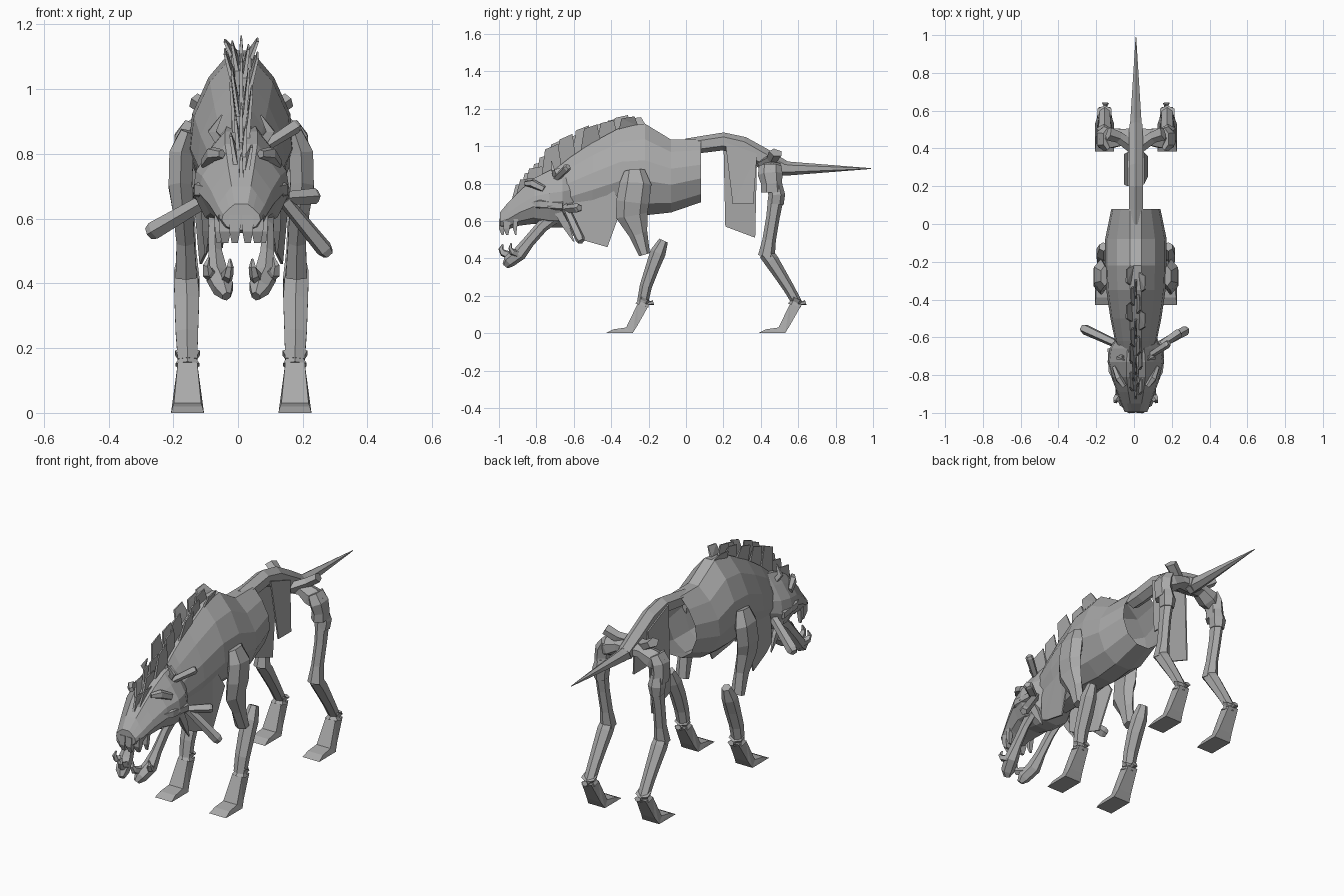
import bpy, bmesh, math, random
from mathutils import Vector

random.seed(4)
OFFSET = 0.01
grey = bpy.data.materials.new("bone_grey")
grey.diffuse_color = (0.4, 0.4, 0.4, 1)


def finish(name, bm, mirror=False):
    bmesh.ops.recalc_face_normals(bm, faces=bm.faces)
    me = bpy.data.meshes.new(name)
    bm.to_mesh(me)
    bm.free()
    me.materials.append(grey)
    ob = bpy.data.objects.new(name, me)
    bpy.context.collection.objects.link(ob)
    ob.location.x = OFFSET
    if mirror:
        ob.modifiers.new("mirror", 'MIRROR').use_mirror_merge = False
    return ob


def skin(name, rings, cap_start=True, cap_end=True, mirror=False):
    """Join rings of points into a tube."""
    bm = bmesh.new()
    vs = [[bm.verts.new(p) for p in r] for r in rings]
    n = len(vs[0])
    for a, b in zip(vs, vs[1:]):
        for i in range(n):
            bm.faces.new((a[i], a[(i + 1) % n], b[(i + 1) % n], b[i]))
    if cap_start:
        bm.faces.new(vs[0])
    if cap_end:
        bm.faces.new(vs[-1])
    return finish(name, bm, mirror)


def limb(name, path, sides=6, mirror=True):
    """Tube along (x, y, z, sideways radius, other radius) points."""
    pts = [Vector(p[:3]) for p in path]
    rings = []
    for i, p in enumerate(path):
        t = (pts[min(i + 1, len(pts) - 1)] - pts[max(i - 1, 0)]).normalized()
        u = Vector((1, 0, 0)) if abs(t.x) < 0.75 else Vector((0, 1, 0))
        u = (u - t * u.dot(t)).normalized()
        v = t.cross(u)
        rings.append([pts[i] + u * p[3] * math.cos(a) + v * p[4] * math.sin(a)
                      for a in (2 * math.pi * (k + 0.5) / sides for k in range(sides))])
    return skin(name, rings, mirror=mirror)


def trunk(name, rows, cap_start=True, cap_end=True):
    """Faceted body from (y, top, bottom, half width, ridge half width) rows."""
    rings = []
    for y, top, bot, w, r in rows:
        h = top - bot
        half = [(r, top), (w * .62, top - h * .17), (w * .93, top - h * .4),
                (w, top - h * .62), (w * .75, top - h * .87), (w * .3, bot)]
        rings.append([(x, y, z) for x, z in half] + [(-x, y, z) for x, z in reversed(half)])
    return skin(name, rings, cap_start, cap_end)


def slab(name, outline, x=0, mirror=False):
    """Side outline (y, z, half thickness[, x shift]) filled as a slab."""
    bm = bmesh.new()
    a, b = [[bm.verts.new((x + s * p[2] + (p[3] if len(p) > 3 else 0), p[0], p[1]))
             for p in outline] for s in (-1, 1)]
    caps = [bm.faces.new(a), bm.faces.new(b)]
    for i in range(len(a)):
        j = (i + 1) % len(a)
        bm.faces.new((a[i], a[j], b[j], b[i]))
    bmesh.ops.triangulate(bm, faces=caps)
    return finish(name, bm, mirror)


# Ribcage (open at the rear), neck and spine
trunk("ribcage", [(.08, 1.035, .70, .13, .03), (-.08, 1.035, .645, .163, .03),
                  (-.22, 1.12, .63, .163, .03), (-.35, 1.10, .64, .157, .03),
                  (-.50, 1.02, .61, .135, .03), (-.62, .94, .60, .11, .03),
                  (-.72, .86, .62, .08, .03)], cap_start=False)
limb("spine", [(0, .0, 1.0, .043, .04), (0, .08, 1.008, .043, .045), (0, .20, 1.025, .043, .048),
               (0, .30, 1.0, .043, .052), (0, .42, .93, .043, .055), (0, .52, .88, .04, .045)],
     mirror=False)
limb("tail", [(0, .47, .885, .04, .045), (0, .56, .88, .033, .036), (0, .99, .88, .002, .002)],
     mirror=False)

# Hanging cloth at the hips and chest
slab("short_hip_cloth", [(.21, 1.02, .004), (.25, .69, .004, .02), (.36, .69, .004, .02),
                         (.38, .96, .004)], .04)
slab("long_hip_cloth", [(.20, 1.04, .004), (.21, .57, .004, -.02), (.37, .51, .004, -.02),
                        (.38, .96, .004)], -.04)
slab("chest_cloth", [(-.62, .78, .004, -.03), (-.62, .53, .004, -.03), (-.56, .50, .004, -.02),
                     (-.42, .46, .004), (-.34, .68, .004, .02), (-.42, .82, .004)], .125, True)

# Pelvis with flared crests
limb("hip_bar", [(.0, .455, .89, .06, .035), (.07, .46, .89, .05, .035),
                 (.13, .455, .865, .06, .05), (.175, .45, .84, .045, .04)])
limb("hip_crest", [(.02, .41, .90, .035, .03), (.09, .46, .93, .032, .027),
                   (.145, .48, .965, .038, .025)], 5)

# Hind legs, with separate knee joints
limb("thigh", [(.15, .45, .895, .028, .06), (.17, .45, .85, .042, .066),
               (.175, .458, .80, .04, .056), (.172, .46, .755, .042, .06)])
limb("knee", [(.17, .475, .79, .032, .04), (.17, .485, .74, .045, .045),
              (.17, .48, .69, .036, .042)])
limb("shin", [(.17, .48, .72, .032, .042), (.17, .465, .62, .03, .036),
              (.165, .445, .50, .03, .036), (.165, .43, .41, .042, .045)])
limb("hind_shank", [(.165, .425, .43, .036, .038), (.165, .455, .39, .042, .04),
                    (.165, .50, .32, .038, .035), (.165, .55, .24, .034, .03),
                    (.165, .595, .16, .032, .027)])

# Front legs
limb("upper_arm", [(.165, -.275, .87, .025, .055), (.185, -.27, .80, .043, .085),
                   (.188, -.285, .70, .042, .088), (.18, -.29, .63, .036, .085),
                   (.172, -.255, .53, .032, .05), (.17, -.222, .42, .038, .03)])
limb("forearm", [(.172, -.12, .495, .025, .025), (.172, -.15, .43, .042, .042),
                 (.168, -.18, .35, .044, .037), (.168, -.215, .25, .04, .033),
                 (.166, -.232, .165, .035, .03)])

# Feet, ankle rings and spurs for both pairs of legs
for pair, y in (("front", -.23), ("hind", .585)):
    limb(pair + "_ankle", [(.166, y + .01, .185, .044, .036), (.166, y, .165, .03, .028),
                           (.166, y - .005, .148, .042, .037)])
    slab(pair + "_foot", [(y - .03, .155, .03), (y + .035, .155, .03), (y - .03, .04, .042),
                          (y - .055, 0, .051), (y - .20, 0, .051), (y - .16, .02, .046),
                          (y - .09, .03, .042)], .166, True)
    limb(pair + "_spur", [(.162, y + .01, .165, .015, .015), (.162, y + .04, .16, .012, .01),
                          (.162, y + .055, .165, .02, .015)], 5)

# Skull with snout, brow, fangs and cheek spikes
trunk("skull", [(-.58, .89, .60, .09, .03), (-.66, .885, .565, .14, .045),
                (-.73, .87, .565, .15, .05), (-.81, .83, .585, .13, .05),
                (-.89, .76, .575, .10, .04), (-.95, .70, .555, .078, .03),
                (-.995, .645, .565, .06, .02)])
limb("brow", [(.06, -.86, .80, .014, .014), (.09, -.82, .80, .02, .024),
              (.115, -.76, .77, .012, .02)], 5)
limb("cheekbone", [(.07, -.89, .68, .012, .015), (.13, -.78, .69, .018, .028),
                   (.14, -.66, .68, .012, .025)], 5)
limb("ear", [(.06, -.70, .83, .02, .015), (.09, -.71, .87, .018, .012), (.06, -.72, .92, .003, .003)], 4)
for i, (x, y, r) in enumerate(((.02, -.98, .026), (.05, -.955, .028), (.07, -.91, .018))):
    limb(f"fang_{i + 1}", [(x, y, .61, r, r), (x, y - .005, .56, r * .9, r * .85),
                           (x, y, .525, r * .5, r * .3)], 4)
limb("cheek_spike", [(.11, -.69, .66, .02, .03), (.11, -.64, .57, .015, .025),
                     (.11, -.60, .49, .003, .004)], 4)

# Split lower jaw with upturned tusks
limb("jaw", [(.085, -.70, .63, .02, .04), (.083, -.77, .57, .02, .033),
             (.08, -.84, .49, .024, .032), (.075, -.89, .425, .038, .038),
             (.055, -.945, .385, .035, .035), (.045, -.965, .36, .015, .02)])
limb("jaw_tusk", [(.05, -.93, .41, .022, .025), (.04, -.98, .43, .016, .02),
                  (.035, -.99, .45, .012, .014), (.035, -.98, .475, .004, .004)], 5)
limb("jaw_side_tusk", [(.08, -.89, .42, .026, .024), (.105, -.93, .435, .018, .018),
                       (.108, -.94, .455, .012, .01), (.10, -.935, .48, .004, .004)], 5)

# Rod-like horns, irregular on each side
for name, a, b, r in (("right_lower_horn", (.09, -.66, .71), (.27, -.56, .49), .027),
                      ("right_middle_horn", (.09, -.67, .66), (.235, -.57, .67), .026),
                      ("right_upper_horn", (.05, -.71, .81), (.175, -.63, .89), .022),
                      ("left_lower_horn", (-.07, -.65, .68), (-.285, -.55, .555), .029)):
    m = [p + (q - p) * .93 for p, q in zip(a, b)]
    limb(name, [(*a, r * .75, r * .75), (*m, r, r), (*b, r * .7, r * .7)], 5, False)

# Mane of thin, overlapping, fanned blades from brow to shoulders
line = [(-.88, .76), (-.80, .84), (-.70, .875), (-.55, .98), (-.40, 1.07), (-.28, 1.11)]
heights = [.05, .08, .16, .15, .10, .045]
count = 18
for i in range(count):
    t = i / (count - 1) * (len(line) - 1.001)
    k, f = int(t), t % 1
    y, z, h = (p + (q - p) * f for p, q in zip((*line[k], heights[k]),
                                                (*line[k + 1], heights[k + 1])))
    h *= random.uniform(.75, 1.05)
    x = (0, .018, -.018, .008, -.01)[i % 5]
    lean = x * (1.8 if y > -.65 else .8)
    slab(f"mane_blade_{i + 1}", [(y - .05, z - .04, .007), (y - .03, z + h * .8, .004, lean),
                                 (y + .04, z + h, .002, lean), (y + .06, z + .01, .007)], x)
